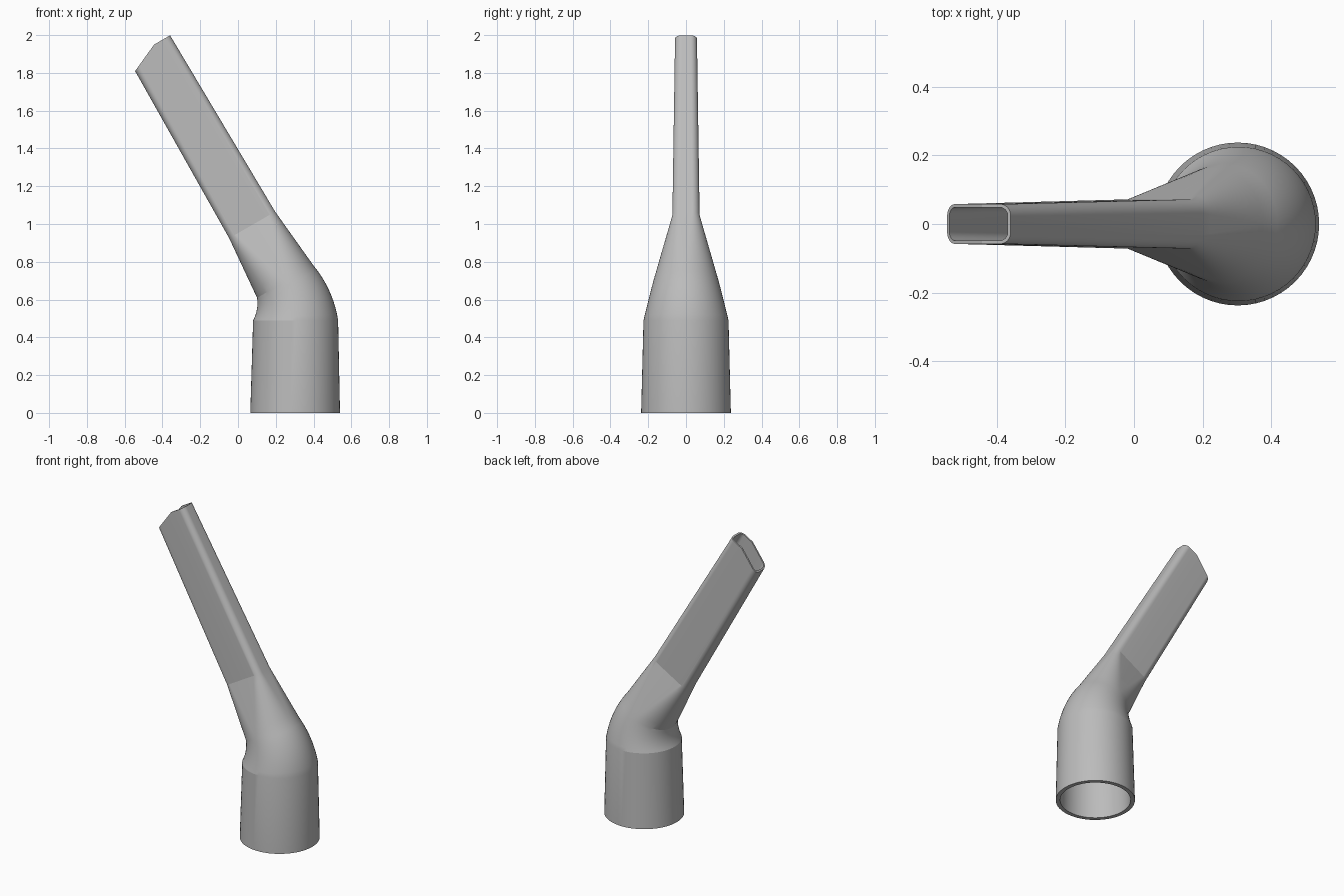
import bpy, bmesh
from math import sin, cos, pi, radians

cube = bpy.data.objects.get("Cube")
if cube:
    bpy.data.objects.remove(cube)

BEND = radians(30)
ARC = 14          # segments per rounded corner
KINK = 0.03       # where the slanted tip cut begins
SLANT = 0.452     # slope of the tip cut


def mix(a, b, t):
    return tuple(p + (q - p) * t for p, q in zip(a, b))


def ring(section, inner):
    """Rounded rectangle (or circle) in a tilted plane."""
    x, z, tilt, hu, hv, r, wall, cut = section
    if inner:
        hu, hv, r = hu - wall, hv - wall, r - wall
    fu, fv = hu - r, hv - r
    outline = []
    for q, (su, sv) in enumerate(((1, 1), (-1, 1), (-1, -1), (1, -1))):
        for i in range(ARC + 1):
            a = (q + i / ARC) * pi / 2
            outline.append((su * fu + r * cos(a), sv * fv + r * sin(a)))
        if q in (0, 2):   # extra point on the flat side for the tip kink
            outline.append((min(KINK, fu), sv * hv))
    points = []
    for u, v in outline:
        d = -cut * max(0, KINK - u)
        points.append((x + u * cos(tilt) - d * sin(tilt), v,
                       z + u * sin(tilt) + d * cos(tilt)))
    return points


# Key sections: x, z, tilt, half width, half depth, corner radius, wall, cut
foot = (0.3025, 0, 0, 0.2375, 0.2375, 0.2375, 0.026, 0)
collar = (0.305, 0.49, 0, 0.225, 0.225, 0.225, 0.024, 0)
neck = (0.25, 0.695, BEND, 0.172, 0.172, 0.172, 0.02, 0)
spout = (0.075, 0.995, BEND, 0.1405, 0.072, 0.04, 0.014, 0)
tip = (-0.47, 1.935, BEND, 0.1275, 0.058, 0.035, 0.01, SLANT)

# Socket, curved elbow, round-to-flat transition, flat spout
sections = [foot, collar]
bend_x, bend_z = 0.305, 0.60
for i in range(1, 11):
    t = i / 10
    s = list(mix(collar, neck, t))
    s[0], s[1] = mix(mix(collar[:2], (bend_x, bend_z), t),
                     mix((bend_x, bend_z), neck[:2], t), t)
    sections.append(tuple(s))
sections += [mix(neck, spout, i / 8) for i in range(1, 9)]
sections.append(tip)

# Outer skin going up, inner skin coming back down, joined at both rims
loops = [ring(s, False) for s in sections]
loops += [ring(s, True) for s in reversed(sections)]
bm = bmesh.new()
rows = [[bm.verts.new(p) for p in loop] for loop in loops]
for k, row in enumerate(rows):
    nxt = rows[(k + 1) % len(rows)]
    for i in range(len(row)):
        j = (i + 1) % len(row)
        bm.faces.new((row[i], row[j], nxt[j], nxt[i]))
bmesh.ops.remove_doubles(bm, verts=bm.verts, dist=0.00005)
bmesh.ops.recalc_face_normals(bm, faces=bm.faces)
mesh = bpy.data.meshes.new("nozzle")
bm.to_mesh(mesh)
bm.free()

nozzle = bpy.data.objects.new("nozzle", mesh)
bpy.context.collection.objects.link(nozzle)

# Plain grey plastic
grey = bpy.data.materials.new("grey plastic")
grey.use_nodes = True
colour = (0.5, 0.5, 0.5, 1)
grey.diffuse_color = colour
grey.node_tree.nodes["Principled BSDF"].inputs["Base Color"].default_value = colour
mesh.materials.append(grey)

bpy.ops.object.select_all(action="DESELECT")
nozzle.select_set(True)
bpy.context.view_layer.objects.active = nozzle
bpy.ops.object.shade_smooth_by_angle(angle=radians(12))
